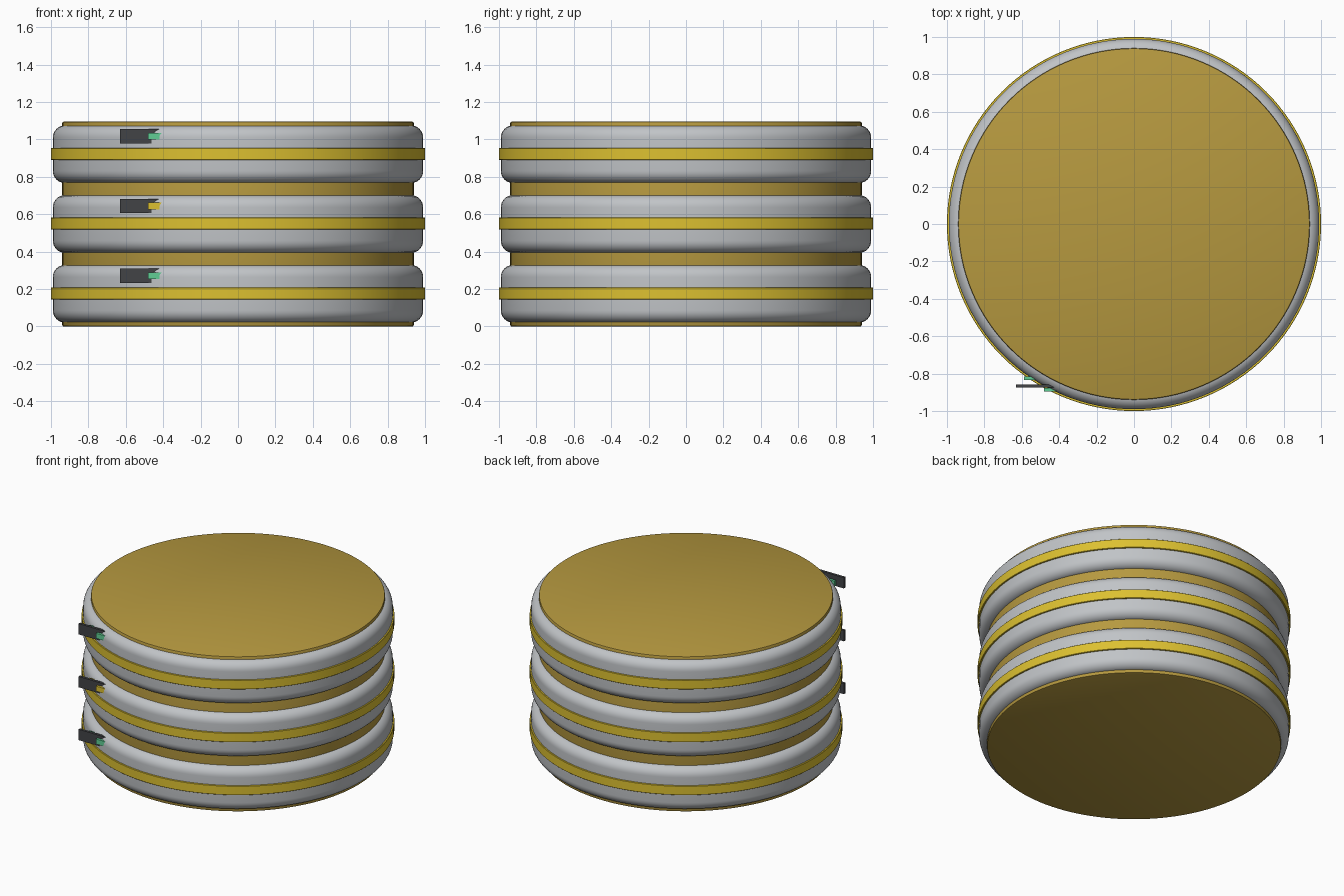
import bpy
import math

if "Cube" in bpy.data.objects:
    bpy.data.objects.remove(bpy.data.objects["Cube"], do_unlink=True)


def material(name, rgb):
    m = bpy.data.materials.new(name)
    m.use_nodes = True
    m.diffuse_color = (*rgb, 1)
    m.node_tree.nodes["Principled BSDF"].inputs["Base Color"].default_value = (*rgb, 1)
    return m


GOLD = material("dull gold", (0.47, 0.32, 0.05))
YELLOW = material("bright yellow", (0.72, 0.53, 0.03))
GREY = material("light grey", (0.53, 0.55, 0.57))
DARK = material("charcoal", (0.055, 0.057, 0.062))
GREEN = material("mint green", (0.12, 0.62, 0.30))


def disc(name, radius, bottom, top, mat, bevel, segments):
    """Solid drum with rounded rims."""
    bpy.ops.mesh.primitive_cylinder_add(vertices=128, radius=radius, depth=top - bottom,
                                        location=(0, 0, (bottom + top) / 2))
    ob = bpy.context.object
    ob.name = name
    ob.data.materials.append(mat)
    mod = ob.modifiers.new("rounded rim", "BEVEL")
    mod.width = bevel
    mod.segments = segments
    mod.limit_method = "ANGLE"
    mod.angle_limit = math.radians(40)
    bpy.ops.object.modifier_apply(modifier=mod.name)
    bpy.ops.object.shade_smooth_by_angle(angle=math.radians(35))
    return ob


def plate(name, x0, x1, y, z, thickness, height, mat):
    bpy.ops.mesh.primitive_cube_add(size=1, location=((x0 + x1) / 2, y, z))
    ob = bpy.context.object
    ob.name = name
    ob.scale = (x1 - x0, thickness, height)
    bpy.ops.object.transform_apply(location=False, rotation=False, scale=True)
    ob.data.materials.append(mat)


# Central core showing between the drums and at both ends
disc("core", 0.94, 0, 1.095, GOLD, 0.008, 2)

# Three stacked drums, each with a raised band and a side marker
for i, (level, light) in enumerate((("lower", GREEN), ("middle", YELLOW), ("upper", GREEN))):
    mid = 0.175 + i * 0.373
    disc(level + "_drum", 0.99, mid - 0.154, mid + 0.154, GREY, 0.065, 8)
    disc(level + "_band", 1.0, mid - 0.03, mid + 0.034, YELLOW, 0.002, 1)
    z = mid + 0.096
    plate(level + "_marker_panel", -0.632, -0.36, -0.866, z, 0.018, 0.076, DARK)
    plate(level + "_front_light", -0.482, -0.38, -0.887, z, 0.018, 0.036, light)
    plate(level + "_rear_light", -0.588, -0.50, -0.824, z, 0.018, 0.036, light)
